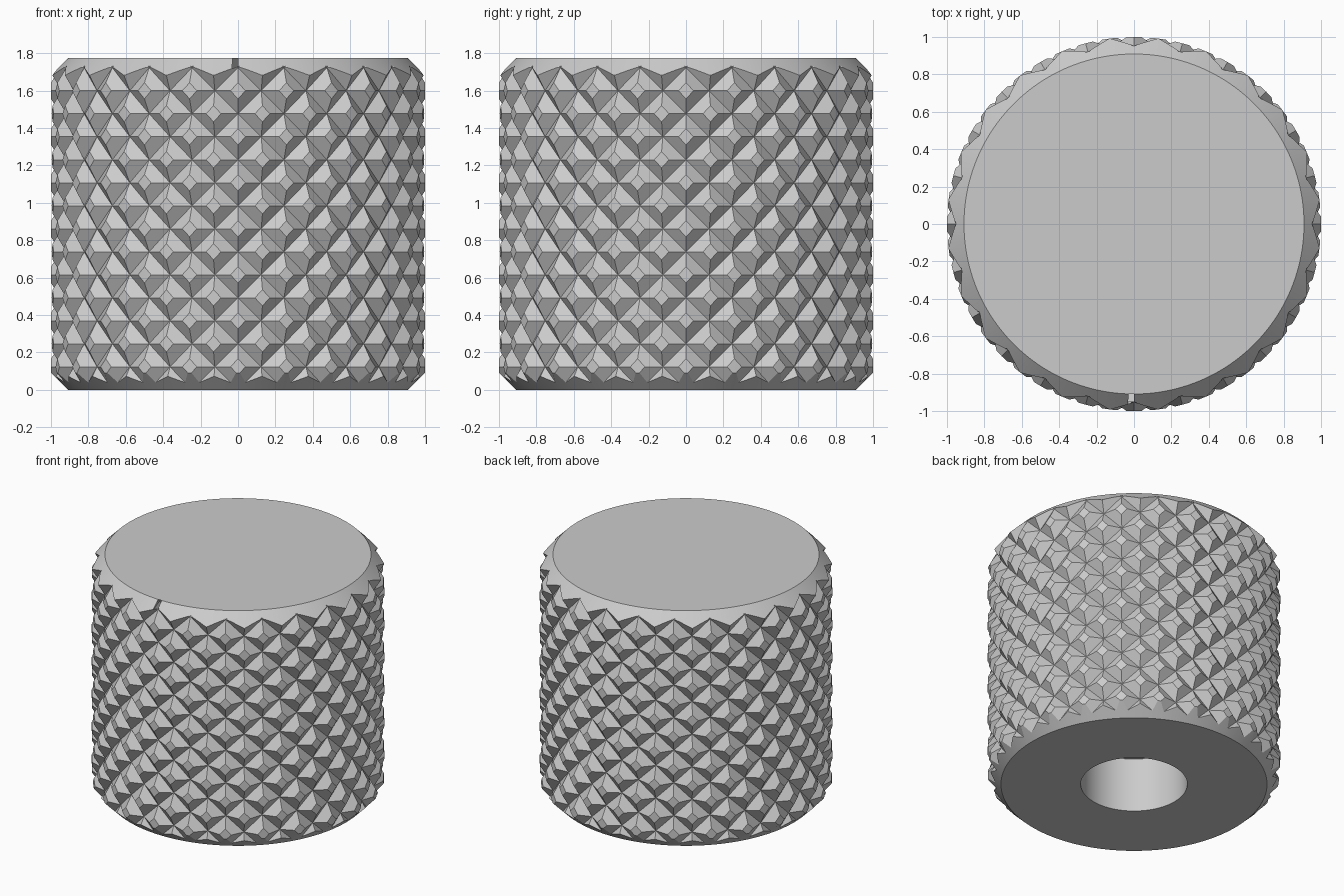
import bpy, bmesh, math

if "Cube" in bpy.data.objects:
    bpy.data.objects.remove(bpy.data.objects["Cube"])

HEIGHT, RADIUS, CHAMFER = 1.773, 1.0, 0.091
BORE_R, BORE_DEPTH = 0.364, 0.409
COLUMNS, STEP = 24, 0.123          # knurl diamonds around, half diamond height
VALLEY_R, PEAK_R = 0.95, 1.027     # peaks get cut back to RADIUS


def new_object(name, bm):
    bmesh.ops.recalc_face_normals(bm, faces=bm.faces)
    mesh = bpy.data.meshes.new(name)
    bm.to_mesh(mesh)
    bm.free()
    obj = bpy.data.objects.new(name, mesh)
    bpy.context.collection.objects.link(obj)
    return obj


def lathe(name, profile, sides):
    """Closed solid of revolution; the profile starts and ends on the axis."""
    bm = bmesh.new()
    rings = []
    for r, z in profile:
        if r == 0:
            rings.append([bm.verts.new((0, 0, z))] * sides)
        else:
            rings.append([bm.verts.new((r * math.cos(2 * math.pi * i / sides),
                                        r * math.sin(2 * math.pi * i / sides), z))
                          for i in range(sides)])
    for k in range(len(rings) - 1):
        a, b = rings[k], rings[k + 1]
        if profile[k][0] == 0:
            bm.faces.new(b)
        elif profile[k + 1][0] == 0:
            bm.faces.new(a)
        else:
            for i in range(sides):
                j = (i + 1) % sides
                bm.faces.new((a[i], a[j], b[j], b[i]))
    for v in [v for v in bm.verts if not v.link_faces]:
        bm.verts.remove(v)
    return new_object(name, bm)


def knurl(name):
    """Checkerboard of peaks and valleys wrapped round a cylinder."""
    bm = bmesh.new()
    n, levels = COLUMNS * 2, range(-2, 17)
    rows = []
    for k in levels:
        row = []
        for i in range(n):
            r = PEAK_R if (i + k) % 2 else VALLEY_R
            a = 2 * math.pi * i / n
            row.append(bm.verts.new((r * math.cos(a), r * math.sin(a), k * STEP)))
        rows.append(row)
    for k, level in enumerate(list(levels)[:-1]):
        for i in range(n):
            j = (i + 1) % n
            a, b, c, d = rows[k][i], rows[k][j], rows[k + 1][j], rows[k + 1][i]
            # fold each cell along the line joining its two valleys
            if (i + level) % 2 == 0:
                bm.faces.new((a, b, c))
                bm.faces.new((a, c, d))
            else:
                bm.faces.new((a, b, d))
                bm.faces.new((b, c, d))
    # end caps, fanned from the axis
    for row, level in ((rows[0], levels[0]), (rows[-1], levels[-1])):
        hub = bm.verts.new((0, 0, level * STEP))
        for i in range(n):
            bm.faces.new((hub, row[i], row[(i + 1) % n]))
    return new_object(name, bm)


# knurled knob body
knob = knurl("knurled_knob")

# chamfered outer limit with the blind shaft bore in its underside
envelope = lathe("knob_envelope", [
    (0, BORE_DEPTH), (BORE_R, BORE_DEPTH), (BORE_R, 0),
    (RADIUS - CHAMFER, 0), (RADIUS, CHAMFER),
    (RADIUS, HEIGHT - CHAMFER), (RADIUS - CHAMFER, HEIGHT), (0, HEIGHT)], 192)
envelope.hide_render = True

trim = knob.modifiers.new("trim", 'BOOLEAN')
trim.operation = 'INTERSECT'
trim.solver = 'EXACT'
trim.object = envelope
bpy.context.view_layer.objects.active = knob
knob.select_set(True)
envelope.select_set(False)
bpy.ops.object.modifier_apply(modifier=trim.name)
bpy.data.objects.remove(envelope)

# single grey finish
grey = bpy.data.materials.new("grey")
grey.diffuse_color = (0.6, 0.6, 0.6, 1)
grey.use_nodes = True
grey.node_tree.nodes["Principled BSDF"].inputs["Base Color"].default_value = grey.diffuse_color
knob.data.materials.clear()
knob.data.materials.append(grey)
bpy.ops.object.shade_smooth_by_angle(angle=math.radians(20))
